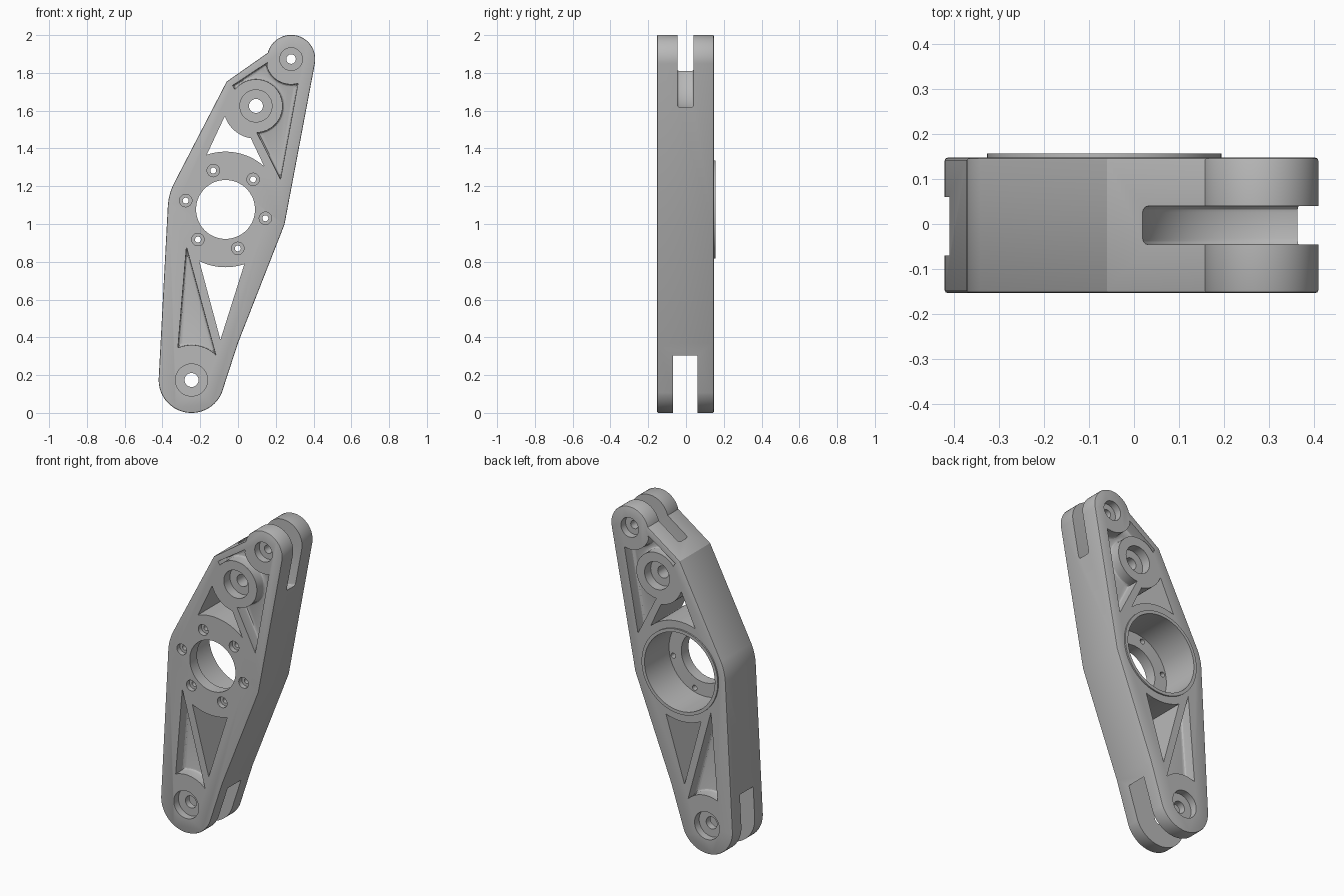
import bpy, bmesh
from math import sin, cos, radians

cube = bpy.data.objects.get("Cube")
if cube:
    bpy.data.objects.remove(cube, do_unlink=True)

FRONT, BACK = -0.153, 0.147
LOWER, UPPER = (-0.246, 0.174), (0.281, 1.873)
HUB, BOSS = (-0.066, 1.077), (0.095, 1.625)

grey = bpy.data.materials.new("machined_grey")
grey.use_nodes = True
grey.diffuse_color = (0.48, 0.48, 0.48, 1)
grey.node_tree.nodes["Principled BSDF"].inputs["Base Color"].default_value = (0.48, 0.48, 0.48, 1)


def arc(centre, r, a, b, n=24):
    """Points on an arc in the x-z plane, angles in degrees."""
    angles = [radians(a + (b - a) * i / n) for i in range(n + 1)]
    return [(centre[0] + r * cos(t), centre[1] + r * sin(t)) for t in angles]


def circle(centre, r, n=48):
    return arc(centre, r, 0, 360, n)[:-1]


def prism(name, points, y0, y1, round_ends=(), radius=0.015, segments=3):
    """Extrude an x-z profile along y, rounding the rims lying at round_ends."""
    bm = bmesh.new()
    cap = bm.faces.new([bm.verts.new((x, y0, z)) for x, z in points])
    made = bmesh.ops.extrude_face_region(bm, geom=[cap], use_keep_orig=True)["geom"]
    for v in made:
        if isinstance(v, bmesh.types.BMVert):
            v.co.y = y1
    bmesh.ops.recalc_face_normals(bm, faces=bm.faces)
    rims = [e for e in bm.edges
            if any(all(abs(v.co.y - y) < 1e-5 for v in e.verts) for y in round_ends)]
    if rims:
        bmesh.ops.bevel(bm, geom=rims, offset=radius, segments=segments,
                        affect='EDGES', profile=0.5, clamp_overlap=False)
    mesh = bpy.data.meshes.new(name)
    bm.to_mesh(mesh)
    bm.free()
    obj = bpy.data.objects.new(name, mesh)
    bpy.context.collection.objects.link(obj)
    mesh.materials.append(grey)
    return obj


def combine(body, tool, operation='DIFFERENCE'):
    """Apply a boolean and discard the tool."""
    tool.hide_render = True
    mod = body.modifiers.new("combine", 'BOOLEAN')
    mod.operation, mod.solver, mod.object = operation, 'EXACT', tool
    bpy.context.view_layer.update()
    graph = bpy.context.evaluated_depsgraph_get()
    mesh = bpy.data.meshes.new_from_object(body.evaluated_get(graph))
    body.modifiers.clear()
    body.data = mesh
    bpy.data.objects.remove(tool, do_unlink=True)


def cut(points, y0, y1, **kw):
    combine(arm, prism("cutter", points, y0, y1, **kw))


# Arm body with softened front and back rims
outline = (arc(LOWER, 0.174, 177, 337, 36) + [(0.0, 0.37), (0.246, 0.997)]
           + arc(UPPER, 0.128, -11, 165, 36) + [(-0.06, 1.754)]
           + arc(HUB, 0.306, 154, 177, 8))
arm = prism("linkage_arm", outline, FRONT, BACK, (FRONT, BACK), 0.006, 2)

# Raised bearing lip, bore and front flange opening
combine(arm, prism("bearing_lip", circle(HUB, 0.26, 72), 0.1, 0.156), 'UNION')
cut(circle(HUB, 0.24, 72), FRONT + 0.07, 0.3)
cut(circle(HUB, 0.156, 64), -0.3, 0.3)

# Counterbored bolt holes around the flange
for x, z in arc(HUB, 0.216, -12.5, 287.5, 5):
    cut(circle((x, z), 0.016, 16), -0.3, 0)
    cut(circle((x, z), 0.033, 24), -0.3, FRONT + 0.03)

# Through windows either side of the hub
cut(arc(HUB, 0.306, 243, 289) + [(-0.093, 0.387)], -0.3, 0.3)
cut(arc(HUB, 0.306, 48, 109) + arc(BOSS, 0.173, 198, 261), -0.3, 0.3)

# Blind pockets on both faces, with filleted floors
lower_pocket = [(-0.273, 0.88)] + arc(LOWER, 0.185, 113, 46, 14)
upper_pocket = ([(-0.029, 1.733), (0.156, 1.855)] + arc(UPPER, 0.134, 196, 285, 16)
                + [(0.318, 1.745), (0.225, 1.236)] + arc(BOSS, 0.141, -88, 142, 32))
for points in (lower_pocket, upper_pocket):
    for face, direction in ((FRONT, 1), (BACK, -1)):
        floor = face + 0.07 * direction
        cut(points, face - 0.1 * direction, floor, round_ends=(floor,))

# Fork slots at both ends
cut(circle(LOWER, 0.26, 72), -0.07, 0.06)
cut(circle(UPPER, 0.27, 72), -0.046, 0.04, round_ends=(-0.046, 0.04))

# Pivot holes with counterbores on both faces
for centre, hole, bore, depth in ((LOWER, 0.037, 0.085, 0.045),
                                  (BOSS, 0.037, 0.085, 0.06),
                                  (UPPER, 0.025, 0.06, 0.045)):
    cut(circle(centre, hole, 32), -0.3, 0.3)
    cut(circle(centre, bore), -0.3, FRONT + depth)
    cut(circle(centre, bore), BACK - depth, 0.3)

# Smooth curved walls, keep machined edges crisp
bpy.ops.object.select_all(action='DESELECT')
arm.select_set(True)
bpy.context.view_layer.objects.active = arm
bpy.ops.object.shade_smooth_by_angle(angle=radians(25))
